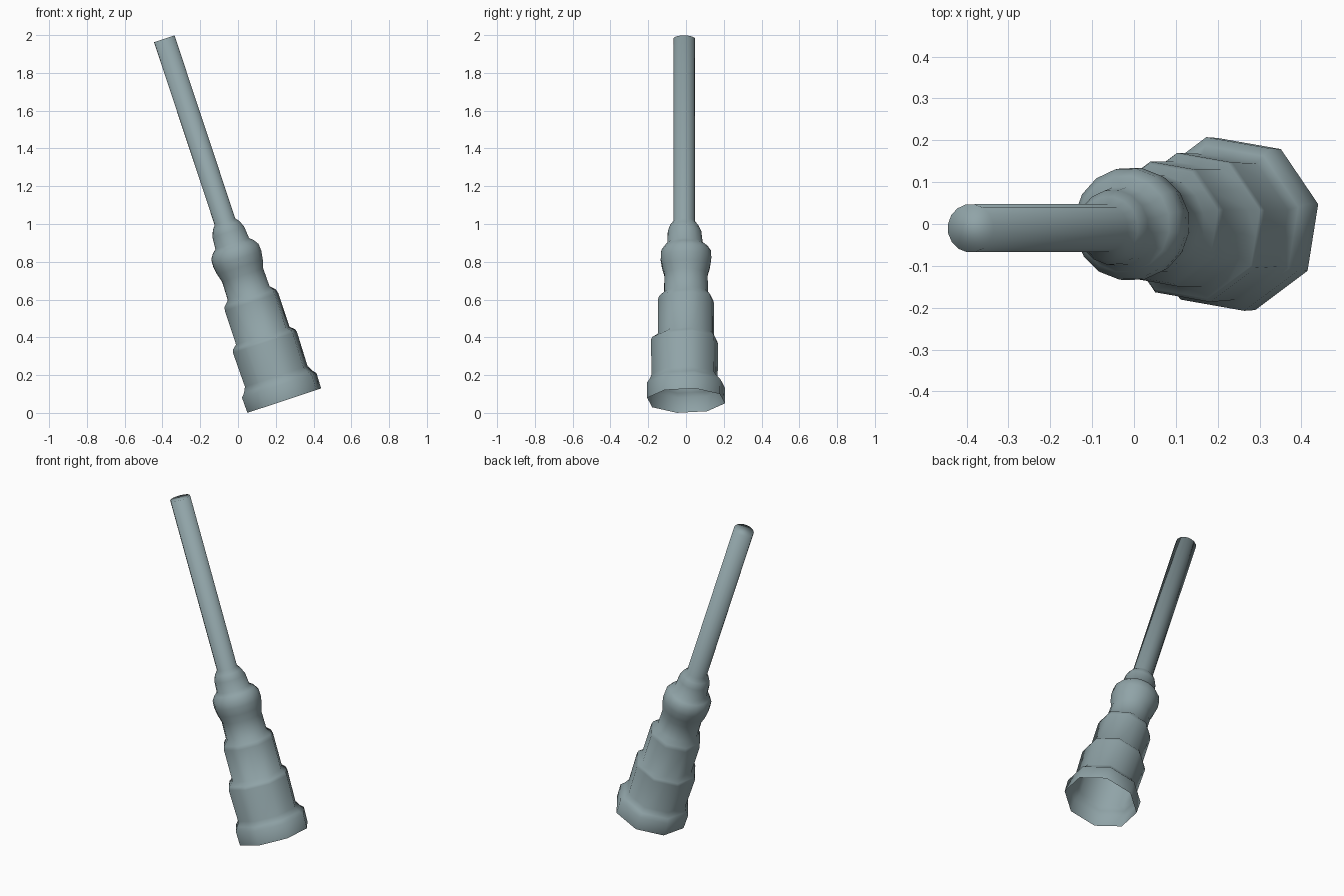
import bpy, bmesh, math
from mathutils import Matrix, Vector

if "Cube" in bpy.data.objects:
    bpy.data.objects.remove(bpy.data.objects["Cube"])

PLACE = (Matrix.Translation((0.245, 0, 0.065))
         @ Matrix.Rotation(math.radians(-18.35), 4, 'Y'))
SIDES = 16
TURN = math.radians(13)

paint = bpy.data.materials.new("grey_green")
paint.diffuse_color = (0.28, 0.37, 0.39, 1)
paint.use_nodes = True
paint.node_tree.nodes["Principled BSDF"].inputs["Base Color"].default_value = paint.diffuse_color


def add_ring(bm, height, radius, y, octagon):
    """Sixteen points, round or lying on an eight-sided outline."""
    ring = []
    for i in range(SIDES):
        a = TURN + math.tau * i / SIDES
        r = radius * (math.cos(math.pi / 8) if octagon and i % 2 else 1)
        p = Vector((r * math.cos(a), r * math.sin(a) + y, height))
        ring.append(bm.verts.new(PLACE @ p))
    return ring


# eight-sided stepped sleeve, open at the bottom: (height, radius, y shift)
sleeve = [
    (0.0, 0.211, 0.0), (0.085, 0.213, 0.0),
    (0.105, 0.195, -0.003), (0.135, 0.179, -0.007),
    (0.325, 0.183, -0.008), (0.342, 0.177, -0.006), (0.362, 0.153, 0.0),
    (0.55, 0.153, 0.0), (0.572, 0.147, 0.0),
]
# round collar and neck
collar = [
    (0.6, 0.118, 0.0), (0.70, 0.116, 0.0), (0.745, 0.129, 0.0),
    (0.79, 0.136, 0.0), (0.83, 0.134, 0.0), (0.857, 0.116, 0.0),
    (0.876, 0.095, -0.005), (0.94, 0.09, -0.008), (0.975, 0.076, -0.01),
]
# thin straight rod
rod = [(0.998, 0.058, -0.01), (2.018, 0.058, -0.01)]

# one continuous skin through all three parts
bm = bmesh.new()
rings = [add_ring(bm, *row, True) for row in sleeve]
rings += [add_ring(bm, *row, False) for row in collar + rod]
for low, high in zip(rings, rings[1:]):
    for i in range(SIDES):
        j = (i + 1) % SIDES
        bm.faces.new((low[i], low[j], high[j], high[i]))

# rod end, softly shaded into the sides
bm.faces.new(rings[-1])
for f in bm.faces:
    f.smooth = True

mesh = bpy.data.meshes.new("sleeve_collar_and_rod")
bm.to_mesh(mesh)
bm.free()
mesh.materials.append(paint)
body = bpy.data.objects.new("sleeve_collar_and_rod", mesh)
bpy.context.collection.objects.link(body)
